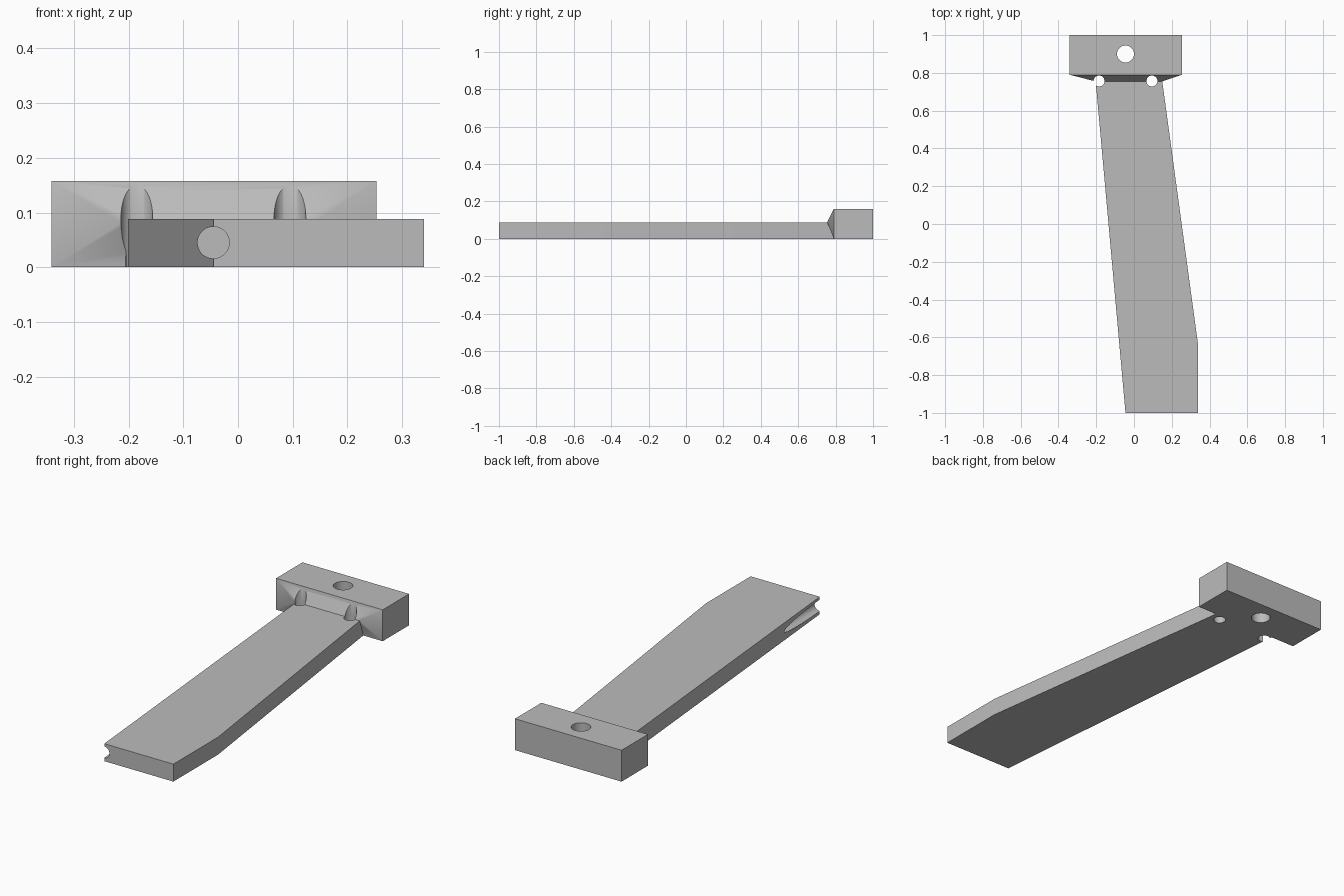
import bpy
import bmesh
from math import radians
from mathutils import Matrix, Vector

cube = bpy.data.objects.get("Cube")
if cube:
    bpy.data.objects.remove(cube, do_unlink=True)

grey = bpy.data.materials.new("plain_grey")
grey.use_nodes = True
grey.diffuse_color = (0.5, 0.5, 0.5, 1)
grey.node_tree.nodes["Principled BSDF"].inputs["Base Color"].default_value = (0.5, 0.5, 0.5, 1)

ARM_TOP = 0.088
HEAD_TOP = 0.158
HEAD_FRONT = 0.79


def make_object(name, bm):
    bmesh.ops.recalc_face_normals(bm, faces=bm.faces)
    mesh = bpy.data.meshes.new(name)
    bm.to_mesh(mesh)
    bm.free()
    mesh.materials.append(grey)
    obj = bpy.data.objects.new(name, mesh)
    bpy.context.collection.objects.link(obj)
    return obj


def prism(name, outline, height):
    """Extrude a plan outline up from the ground."""
    bm = bmesh.new()
    base = bm.faces.new([bm.verts.new((x, y, 0)) for x, y in outline])
    top = bmesh.ops.extrude_face_region(bm, geom=[base])["geom"]
    bmesh.ops.translate(bm, vec=(0, 0, height),
                        verts=[v for v in top if isinstance(v, bmesh.types.BMVert)])
    return make_object(name, bm)


def hull(name, points):
    bm = bmesh.new()
    verts = [bm.verts.new(p) for p in points]
    bmesh.ops.convex_hull(bm, input=verts)
    bmesh.ops.dissolve_limit(bm, angle_limit=radians(1), verts=bm.verts, edges=bm.edges)
    return make_object(name, bm)


def cutter(name, start, end, radius):
    """Round cutter running between two points."""
    start, end = Vector(start), Vector(end)
    axis = end - start
    turn = axis.to_track_quat("Z", "Y").to_matrix().to_4x4()
    bm = bmesh.new()
    bmesh.ops.create_cone(bm, cap_ends=True, segments=48, radius1=radius, radius2=radius,
                          depth=axis.length,
                          matrix=Matrix.Translation((start + end) / 2) @ turn)
    obj = make_object(name, bm)
    obj.hide_render = True
    return obj


# Long slanted arm with one clipped corner
arm = prism("arm", [(-0.045, -1), (0.34, -1), (0.34, -0.645),
                    (0.145, HEAD_FRONT), (-0.206, HEAD_FRONT)], ARM_TOP)

# Cross head with a front that tapers to a ridge on the arm
head = hull("head", [(x, y, z) for x in (-0.341, 0.253) for y in (HEAD_FRONT, 1)
                     for z in (0, HEAD_TOP)]
            + [(-0.203, 0.755, ARM_TOP), (0.149, 0.755, ARM_TOP)])

# Pin holes at the joint, mounting hole in the head, blind bore in the arm end
pins = [cutter("pin_hole_cutter", (x, 0.757, -0.1), (x, 0.757, 0.3), 0.029)
        for x in (-0.185, 0.095)]
mount = cutter("mounting_hole_cutter", (-0.045, 0.9, -0.1), (-0.045, 0.9, 0.3), 0.045)
bore = cutter("bore_cutter", (-0.045, -1.1, 0.045), (-0.045, -0.5, 0.045), 0.029)

for part, tools in ((arm, pins + [bore]), (head, pins + [mount])):
    bpy.ops.object.select_all(action="DESELECT")
    part.select_set(True)
    bpy.context.view_layer.objects.active = part
    for tool in tools:
        cut = part.modifiers.new("cut", "BOOLEAN")
        cut.operation = "DIFFERENCE"
        cut.solver = "EXACT"
        cut.object = tool
        bpy.ops.object.modifier_apply(modifier=cut.name)
    bpy.ops.object.shade_smooth_by_angle(angle=radians(35))

for tool in pins + [mount, bore]:
    bpy.data.objects.remove(tool, do_unlink=True)
